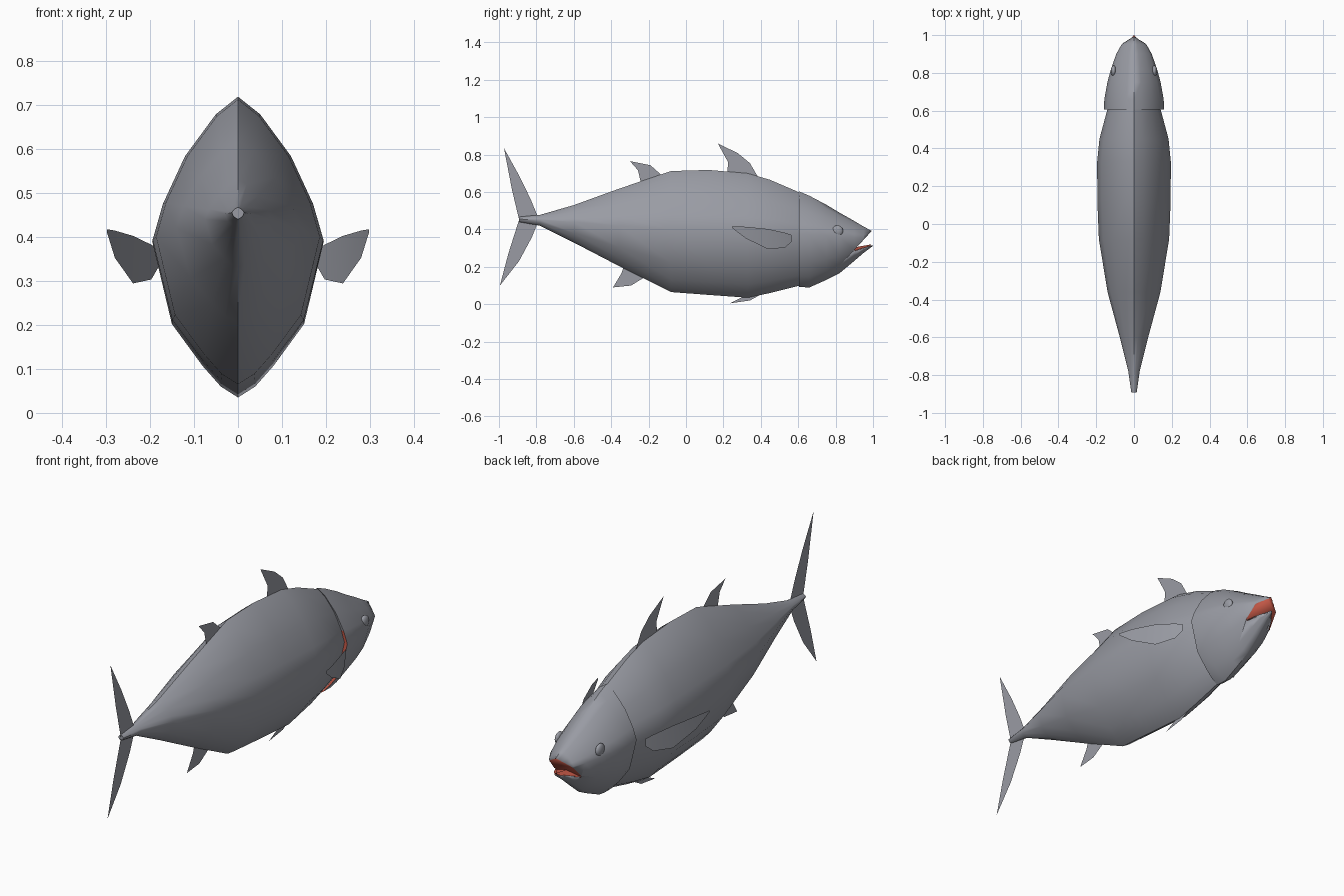
import bpy, bmesh, math

if "Cube" in bpy.data.objects:
    bpy.data.objects.remove(bpy.data.objects["Cube"])

# --- materials ---
def material(name, rgb):
    m = bpy.data.materials.new(name)
    m.diffuse_color = (*rgb, 1)
    m.use_nodes = True
    m.node_tree.nodes["Principled BSDF"].inputs["Base Color"].default_value = m.diffuse_color
    return m

GREY = material("slate grey skin", (0.32, 0.33, 0.37))
RED = material("flesh red", (0.62, 0.11, 0.07))

def make(name, verts, faces, smooth=True, angle=50):
    me = bpy.data.meshes.new(name)
    me.from_pydata(verts, [], faces)
    me.materials.append(GREY)
    me.materials.append(RED)
    ob = bpy.data.objects.new(name, me)
    bpy.context.collection.objects.link(ob)
    bm = bmesh.new()
    bm.from_mesh(me)
    if smooth:
        bmesh.ops.recalc_face_normals(bm, faces=bm.faces)
    bm.to_mesh(me)
    bm.free()
    if smooth:
        bpy.context.view_layer.objects.active = ob
        ob.select_set(True)
        bpy.ops.object.shade_smooth_by_angle(angle=math.radians(angle))
        ob.select_set(False)
    return ob

# --- shared cross-section: width factor and height factor, top to bottom ---
HALF = [(0, 1), (.26, .877), (.62, .585), (.88, .25), (1, 0),
        (.77, -.53), (.41, -.8), (.2, -.93), (0, -1)]
SECTION = HALF + [(-u, v) for u, v in HALF[-2:0:-1]]
N = len(SECTION)

def ring(y, top, mid, bottom, width):
    return [(u * width, y, mid + v * ((top - mid) if v > 0 else (mid - bottom)))
            for u, v in SECTION]

def loft(name, stations, angle=50):
    verts, faces = [], []
    for s in stations:
        verts += ring(*s)
    for k in range(len(stations) - 1):
        for i in range(N):
            j = (i + 1) % N
            faces.append((k*N + i, k*N + j, k*N + N + j, k*N + N + i))
    faces.append(tuple(range(N)))
    faces.append(tuple(range(len(verts) - N, len(verts))))
    return make(name, verts, faces, True, angle)

# --- body: y, top, widest height, bottom, half width ---
loft("body", [
    (-.893, .467, .455, .440, .014), (-.78, .478, .452, .420, .030),
    (-.60, .530, .440, .330, .075), (-.36, .617, .420, .205, .140),
    (-.08, .712, .400, .065, .186), (.12, .718, .393, .050, .194),
    (.33, .700, .390, .035, .195), (.45, .665, .385, .060, .183),
    (.61, .596, .375, .100, .140), (.70, .540, .370, .160, .100)])

# --- head, with a red inner rim behind the gill cover ---
head = loft("head", [
    (.62, .580, .375, .120, .120), (.605, .603, .375, .092, .160),
    (.66, .580, .372, .090, .157), (.75, .532, .368, .130, .141),
    (.82, .490, .363, .165, .122), (.90, .445, .358, .232, .094),
    (.95, .415, .354, .275, .066), (.997, .390, .350, .310, .014)])
for p in head.data.polygons:
    if p.center.y < .625 and p.center.z < .43:
        p.material_index = 1

# --- mouth: wedge cut with red walls ---
wedge = [(.895, .285), (1.06, .465), (1.06, .334), (.99, .314)]
n = len(wedge)
cutter = make("mouth_cutter",
              [(x, y, z) for x in (-.2, .2) for y, z in wedge],
              [tuple(range(n)), tuple(range(n, 2*n))] +
              [(i, (i+1) % n, n + (i+1) % n, n + i) for i in range(n)])
for p in cutter.data.polygons:
    p.material_index = 1
cutter.hide_render = True
cutter.hide_viewport = True
cut = head.modifiers.new("mouth", 'BOOLEAN')
cut.object = cutter
cut.operation = 'DIFFERENCE'
cut.solver = 'EXACT'
cut.material_mode = 'TRANSFER'

# --- tongue: low red ridge in the lower jaw ---
tongue = make("tongue",
              [(-.07, .90, .283), (0, .905, .305), (.07, .90, .283),
               (-.012, .985, .310), (0, .99, .320), (.012, .985, .310)],
              [(0, 3, 4, 1), (1, 4, 5, 2), (0, 1, 2), (3, 5, 4), (0, 2, 5, 3)])
for p in tongue.data.polygons:
    p.material_index = 1

# --- eyes: shallow bumps on the cheeks ---
for side, label in ((1, "right"), (-1, "left")):
    bpy.ops.mesh.primitive_uv_sphere_add(segments=12, ring_count=8, radius=.03,
                                         location=(side * .108, .81, .392))
    eye = bpy.context.object
    eye.name = label + "_eye"
    eye.scale = (.5, 1, 1)
    eye.data.materials.append(GREY)
    bpy.ops.object.shade_smooth()
    eye.select_set(False)

# --- centre fins: flat sheets as (y, z) outlines ---
FINS = {
    "upper_tail_fin": [(-.973, .834), (-.888, .68), (-.83, .56), (-.795, .475),
                       (-.893, .455), (-.93, .61)],
    "lower_tail_fin": [(-.995, .10), (-.893, .23), (-.824, .358), (-.795, .43),
                       (-.893, .45), (-.95, .27)],
    "front_dorsal_fin": [(.17, .86), (.278, .807), (.342, .754), (.385, .68),
                         (.22, .69), (.225, .76)],
    "rear_dorsal_fin": [(-.30, .765), (-.19, .743), (-.13, .69), (-.24, .645),
                        (-.257, .717)],
    "anal_fin": [(-.39, .09), (-.345, .165), (-.33, .21), (-.22, .145),
                 (-.294, .10)],
    "pelvic_fin": [(.235, .005), (.342, .02), (.396, .05), (.315, .045)],
}
for name, outline in FINS.items():
    make(name, [(0, y, z) for y, z in outline], [tuple(range(len(outline)))], False)

# --- pectoral fins: curved strips of (y, upper z, lower z) ---
STRIP = [(.246, .417, .408), (.32, .414, .352), (.44, .402, .294),
         (.53, .382, .303), (.565, .370, .335)]
for side, label in ((1, "right"), (-1, "left")):
    verts = []
    for y, hi, lo in STRIP:
        t = (y - .246) / .334
        x = side * (.297 - .065 * t - .062 * t * t)
        verts += [(x, y, hi), (x, y, lo)]
    make(label + "_pectoral_fin", verts,
         [(2*i, 2*i + 1, 2*i + 3, 2*i + 2) for i in range(len(STRIP) - 1)])
